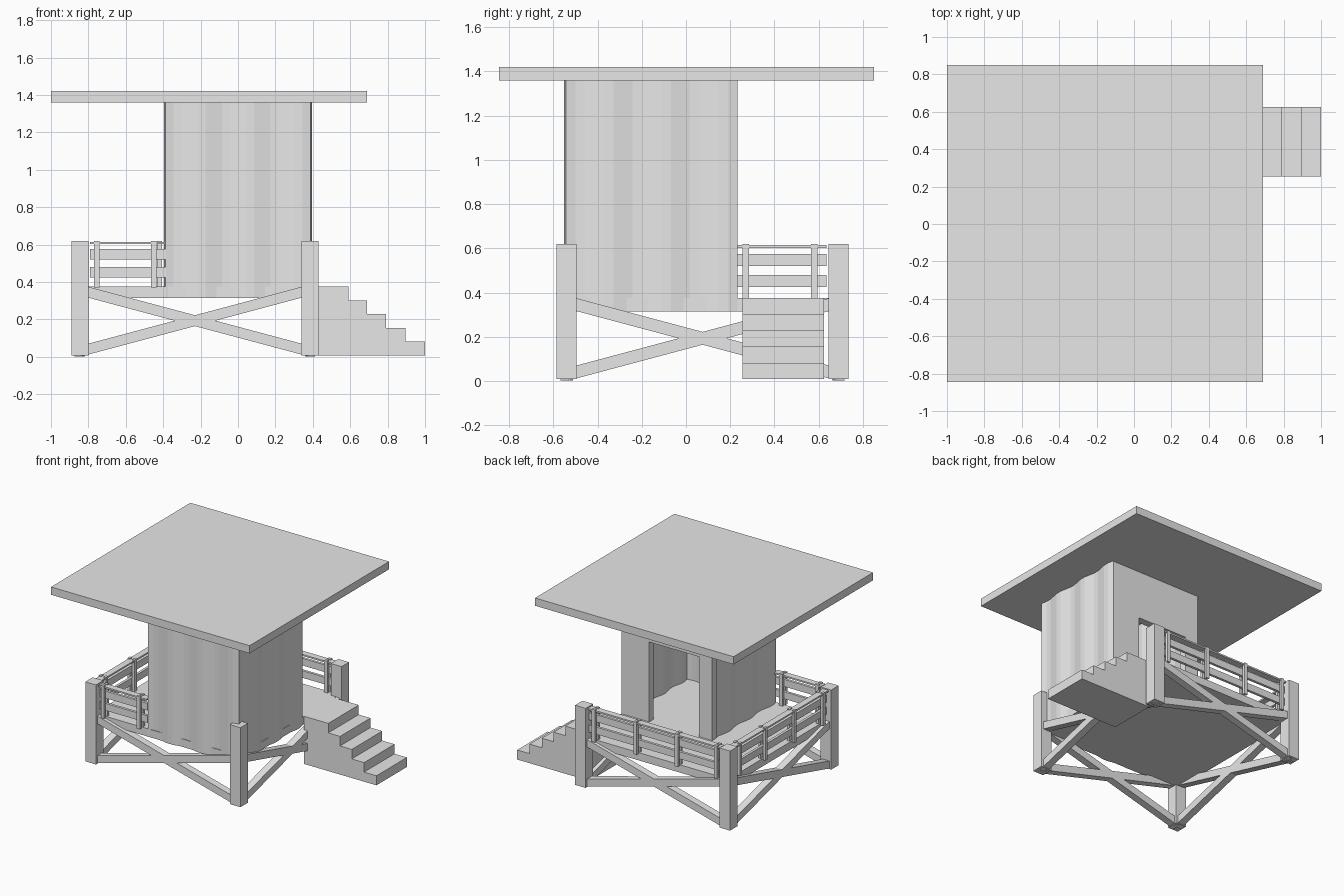
import bpy, bmesh, math
from mathutils import Vector

cube = bpy.data.objects.get("Cube")
if cube:
    bpy.data.objects.remove(cube, do_unlink=True)

grey = bpy.data.materials.new("plain_grey")
grey.use_nodes = True
grey.diffuse_color = (0.8, 0.8, 0.8, 1)
grey.node_tree.nodes["Principled BSDF"].inputs["Base Color"].default_value = (0.8, 0.8, 0.8, 1)


def finish(name, bm):
    bmesh.ops.recalc_face_normals(bm, faces=bm.faces[:])
    mesh = bpy.data.meshes.new(name)
    bm.to_mesh(mesh)
    bm.free()
    mesh.materials.append(grey)
    obj = bpy.data.objects.new(name, mesh)
    bpy.context.collection.objects.link(obj)
    return obj


def box(name, x, y, z):
    """Box from (min, max) pairs."""
    bm = bmesh.new()
    bmesh.ops.create_cube(bm, size=1)
    for v in bm.verts:
        v.co = [(lo + hi) / 2 + c * (hi - lo) for c, (lo, hi) in zip(v.co, (x, y, z))]
    return finish(name, bm)


def prism(name, points, direction):
    """Extrude a closed outline along a direction."""
    bm = bmesh.new()
    face = bm.faces.new([bm.verts.new(p) for p in points])
    new = bmesh.ops.extrude_face_region(bm, geom=[face])["geom"]
    bmesh.ops.translate(bm, vec=direction, verts=[v for v in new if isinstance(v, bmesh.types.BMVert)])
    return finish(name, bm)


def beam(name, start, end, size):
    """Square beam between two points."""
    start, end = Vector(start), Vector(end)
    obj = box(name, (-size / 2, size / 2), (-size / 2, size / 2), (0, (end - start).length))
    obj.location = start
    obj.rotation_mode = 'QUATERNION'
    along = (end - start).normalized()
    side = Vector((0, 0, 1)).cross(along).normalized()
    up = along.cross(side)
    from mathutils import Matrix
    obj.rotation_quaternion = Matrix((side, up, along)).transposed().to_quaternion()
    return obj


# Platform centre lines
LEFT, RIGHT, FRONT, BACK = -0.845, 0.385, -0.54, 0.69
DECK = 0.375

# Roof slab and deck
box("roof", (-1, 0.69), (-0.845, 0.85), (1.36, 1.42))
box("deck", (LEFT, RIGHT), (FRONT, BACK), (0.315, DECK))

# Corner posts
corners = [(LEFT, FRONT), (RIGHT, FRONT), (RIGHT, BACK), (LEFT, BACK)]
for i, (x, y) in enumerate(corners):
    box(f"corner_post_{i}", (x - 0.045, x + 0.045), (y - 0.045, y + 0.045), (0.008, 0.62))

# Crossed braces on all four sides
for i, a in enumerate(corners):
    b = corners[(i + 1) % 4]
    beam(f"brace_rising_{i}", (*a, 0.029), (*b, 0.357), 0.056)
    beam(f"brace_falling_{i}", (*a, 0.357), (*b, 0.029), 0.056)


# Corrugated walls on three sides of the hut
def wall_path(half, steps=18, waves=3, depth=0.01):
    centre = Vector((0, -0.155))
    path = []
    for out, along in (((1, 0), (0, -1)), ((0, -1), (-1, 0)), ((-1, 0), (0, 1))):
        for i in range(steps + (out == (-1, 0))):
            t = i / steps
            bulge = depth * math.sin(2 * math.pi * waves * t)
            p = centre + Vector(out) * (half + bulge) + Vector(along) * half * (2 * t - 1)
            path.append((p.x, p.y, 0.315))
    return path


prism("corrugated_walls", wall_path(0.388) + wall_path(0.338)[::-1], (0, 0, 1.045))

# Flat back wall around the doorway
wall_y = (0.178, 0.234)
box("back_wall_left", (0.15, 0.386), wall_y, (0.34, 1.36))
box("back_wall_right", (-0.386, -0.275), wall_y, (0.34, 1.36))
box("door_lintel", (-0.275, 0.15), wall_y, (0.99, 1.36))

# Solid staircase
outline = [(RIGHT, 0.008)]
x_edges = [0.59, 0.69, 0.79, 0.895, 1.0]
outline.append((RIGHT, DECK))
for i, x in enumerate(x_edges):
    top = 0.008 + (DECK - 0.008) * (5 - i) / 5
    low = 0.008 + (DECK - 0.008) * (4 - i) / 5
    outline += [(x, top), (x, low)]
prism("stairs", [(x, 0.255, z) for x, z in outline], (0, 0.37, 0))


# Railings: boards, a flat cap and paired uprights
def railing(name, axis, line, span, uprights):
    def part(label, along, across, z):
        across = (line + across[0], line + across[1])
        x, y = (along, across) if axis == 'X' else (across, along)
        box(f"{name}_{label}", x, y, z)

    part("lower_board", span, (-0.01, 0.01), (0.425, 0.48))
    part("upper_board", span, (-0.01, 0.01), (0.52, 0.575))
    part("cap", span, (-0.025, 0.025), (0.602, 0.614))
    for i, u in enumerate(uprights):
        for label, near in (("inner", -0.03), ("outer", 0.01)):
            part(f"{label}_upright_{i}", (u - 0.014, u + 0.014), (near, near + 0.02), (DECK - 0.005, 0.62))


railing("front_railing", 'X', FRONT, (-0.79, -0.385), (-0.755, -0.45))
railing("back_railing", 'X', BACK, (-0.79, 0.335), (-0.755, -0.42, -0.07, 0.285))
railing("side_railing", 'Y', LEFT, (-0.49, 0.635), (-0.43, -0.08, 0.27, 0.58))
